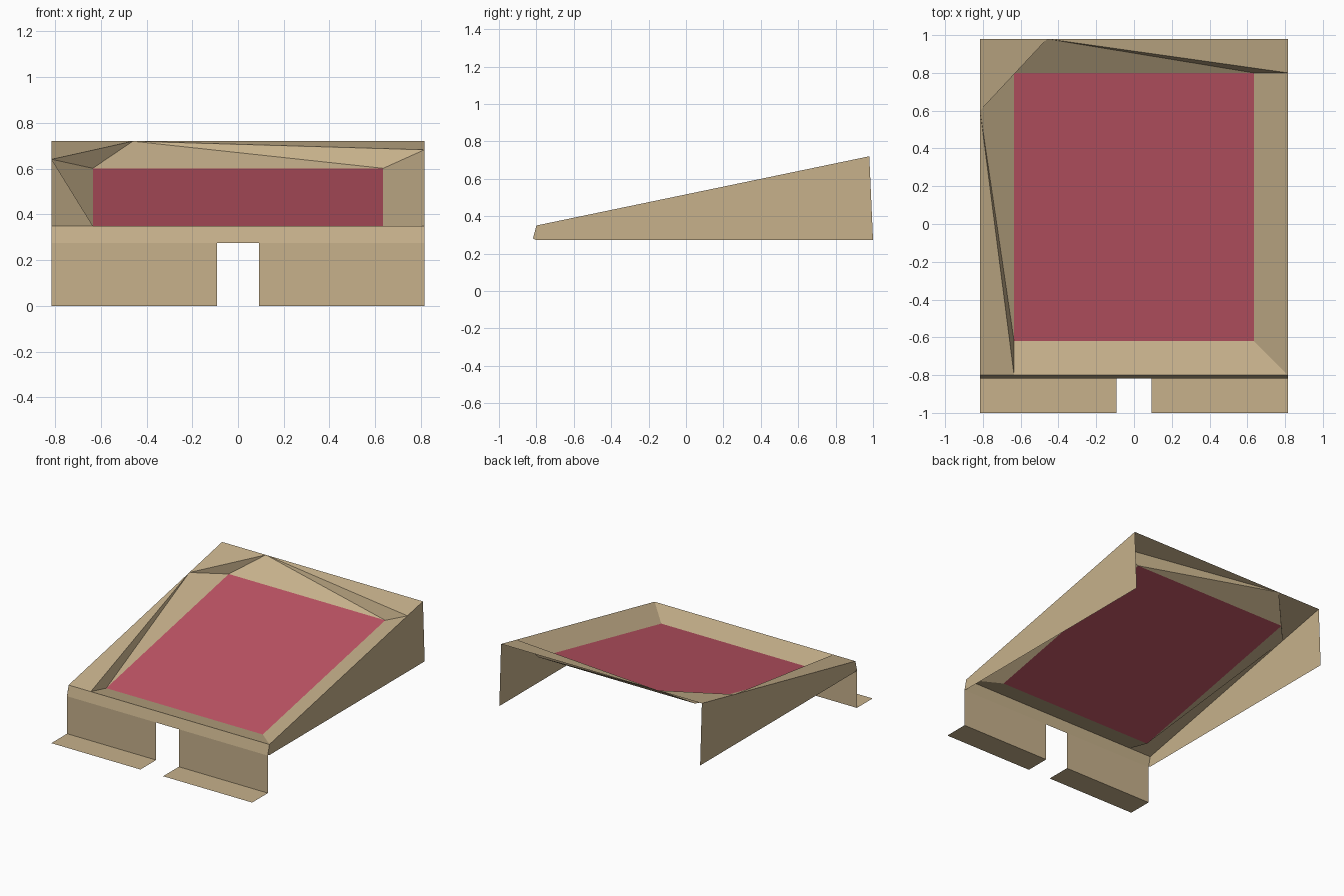
import bpy

if "Cube" in bpy.data.objects:
    bpy.data.objects.remove(bpy.data.objects["Cube"])


def material(name, rgb):
    m = bpy.data.materials.new(name)
    m.diffuse_color = (*rgb, 1)
    m.use_nodes = True
    m.node_tree.nodes["Principled BSDF"].inputs["Base Color"].default_value = m.diffuse_color
    return m


TAN = material("tan_sheet", (0.57, 0.44, 0.26))
RED = material("rose_panel", (0.52, 0.09, 0.13))

W, IN = 0.815, 0.635            # outer and inner half widths
FRONT, BACK = -0.80, 0.98       # outer rim, front to back
P_FRONT, P_BACK = -0.62, 0.80   # recessed panel, front to back
DROP = 0.081                    # recess depth


def top(y):
    return 0.35 + (y - FRONT) * 0.37 / (BACK - FRONT)


def rim(x, y):
    return (x, y, top(y))


def low(x, y):
    return (x, y, top(y) - DROP)


def sheet(name, polys, mat):
    verts, faces = [], []
    for poly in polys:
        for p in poly:
            if p not in verts:
                verts.append(p)
        faces.append([verts.index(p) for p in poly])
    me = bpy.data.meshes.new(name)
    me.from_pydata(verts, [], faces)
    me.materials.append(mat)
    ob = bpy.data.objects.new(name, me)
    bpy.context.collection.objects.link(ob)
    return ob


# Recessed sloping panel
p_fl, p_fr = low(-IN, P_FRONT), low(IN, P_FRONT)
p_bl, p_br = low(-IN, P_BACK), low(IN, P_BACK)
sheet("panel", [(p_fl, p_fr, p_br, p_bl)], RED)

# Folded border around the panel
o_fl, o_fr = rim(-W, FRONT), rim(W, FRONT)
o_bl, o_br = rim(-W, BACK), rim(W, BACK)
d, e = rim(-IN, FRONT), rim(IN, FRONT)
a, b, c = rim(-W, 0.60), rim(-0.46, BACK), rim(W, 0.80)
sheet("border", [
    (d, e, p_fr, p_fl),                                       # front strip
    (o_fl, d, a), (d, p_fl, a), (p_fl, p_bl, a),              # left strip
    (a, b, o_bl), (a, p_bl, b),                               # back left corner
    (p_bl, p_br, b), (b, p_br, c), (b, c, o_br),              # back strip
    (e, o_fr, p_fr), (o_fr, c, p_fr), (c, p_br, p_fr),        # right strip
], TAN)

# Tapered side walls
for s, name in ((-1, "left_wall"), (1, "right_wall")):
    pts = [(s * W, y, z) for y, z in
           ((FRONT, 0.35), (-0.818, 0.28), (FRONT, 0.272), (1.0, 0.272), (BACK, 0.72))]
    sheet(name, [pts if s > 0 else pts[::-1]], TAN)

# Front wall with a central notch and two foot flanges
profile = [(FRONT, 0.35), (-0.818, 0.275), (-0.818, 0.0), (-1.0, 0.0)]
strips = []
for i, ((y0, z0), (y1, z1)) in enumerate(zip(profile, profile[1:])):
    spans = [(-W, -0.092), (0.092, W)] if i else [(-W, -0.092), (-0.092, 0.092), (0.092, W)]
    for x0, x1 in spans:
        strips.append(((x0, y1, z1), (x1, y1, z1), (x1, y0, z0), (x0, y0, z0)))
sheet("front_wall_and_feet", strips, TAN)
